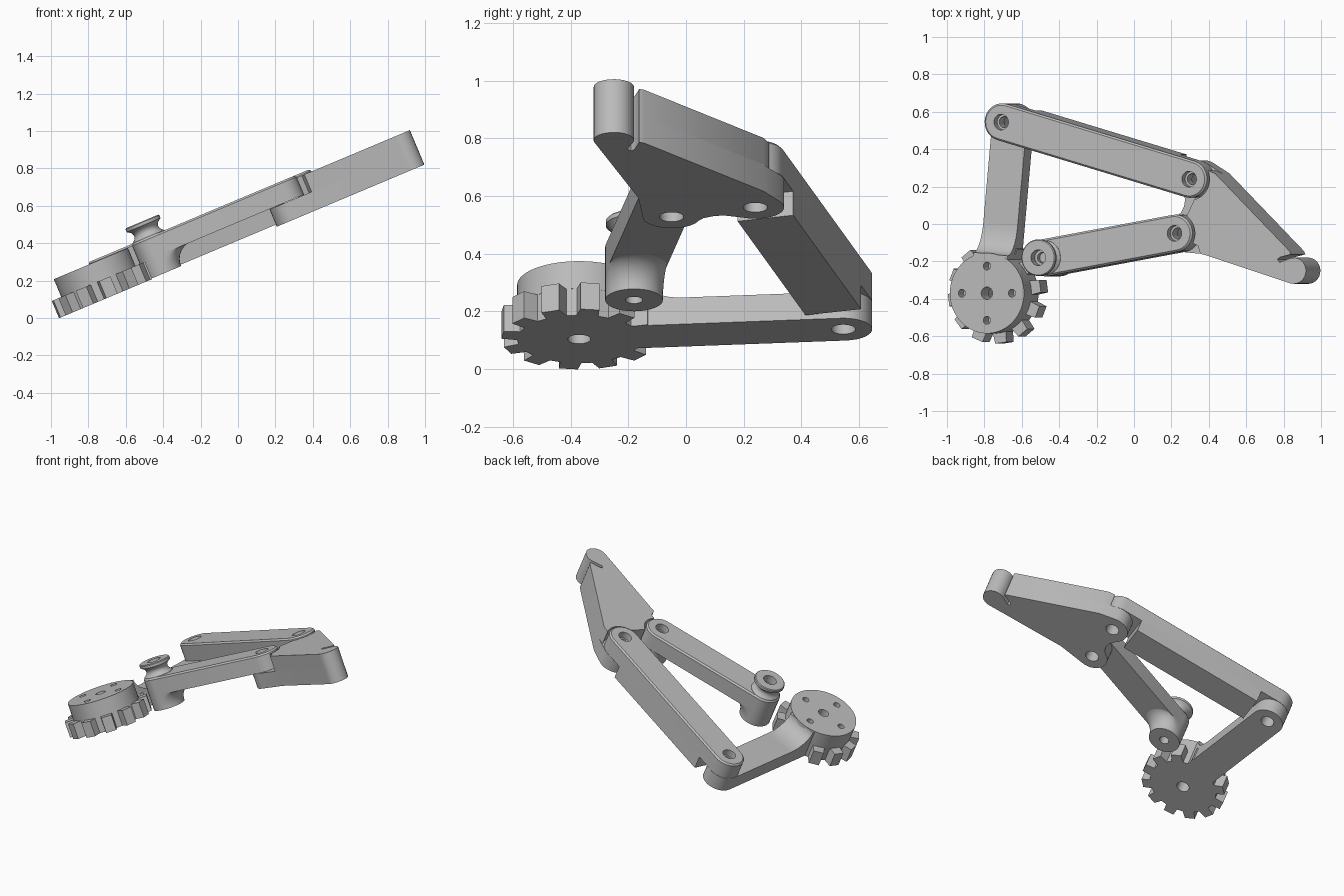
import bpy, bmesh
from math import sin, cos, pi, radians, atan2, sqrt, hypot
from mathutils import Matrix

cube = bpy.data.objects.get("Cube")
if cube:
    bpy.data.objects.remove(cube, do_unlink=True)

# One flat grey for the whole mechanism
grey = bpy.data.materials.new("plain_grey")
grey.use_nodes = True
GREY = (0.5, 0.5, 0.5, 1)
grey.diffuse_color = GREY
grey.node_tree.nodes["Principled BSDF"].inputs["Base Color"].default_value = GREY

# Parts are drawn flat (u, y, w) and then tilted up towards +x
TILT = Matrix.Translation((-0.955, 0, 0)) @ Matrix.Rotation(radians(-22.8), 4, 'Y')

# Pivot points in the flat plane
HUB = (0.268, -0.37)
ARM_END = (0.356, 0.545)
OUTER = (1.446, 0.24)
INNER = (1.361, -0.05)
SPOOL = (0.608, -0.18)
TIP = (2.047, -0.25)
R = 0.1
TOP = 0.215


def arc(c, r, a0, a1, n=16):
    return [(c[0] + r * cos(radians(a0 + (a1 - a0) * i / n)),
             c[1] + r * sin(radians(a0 + (a1 - a0) * i / n))) for i in range(n + 1)]


def circle(c, r, n=48):
    return arc(c, r, 0, 360, n)[:-1]


def heading(p, q):
    return atan2(q[1] - p[1], q[0] - p[0]) * 180 / pi


def along(p, q, d, side=0):
    a = radians(heading(p, q))
    return (p[0] + d * cos(a) - side * sin(a), p[1] + d * sin(a) + side * cos(a))


def capsule(p, q, r, a=None):
    a = heading(p, q) if a is None else a
    return arc(q, r, a - 90, a + 90) + arc(p, r, a + 90, a + 270)


def loft(name, levels):
    """Stack of (outline, height) sections closed at both ends."""
    bm = bmesh.new()
    rings = [[bm.verts.new((x, y, w)) for x, y in pts] for pts, w in levels]
    for lo, hi in zip(rings, rings[1:]):
        for i in range(len(lo)):
            j = (i + 1) % len(lo)
            bm.faces.new((lo[i], lo[j], hi[j], hi[i]))
    bm.faces.new(rings[0][::-1])
    bm.faces.new(rings[-1])
    bmesh.ops.remove_doubles(bm, verts=bm.verts[:], dist=1e-5)
    bmesh.ops.recalc_face_normals(bm, faces=bm.faces[:])
    bm.transform(TILT)
    mesh = bpy.data.meshes.new(name)
    bm.to_mesh(mesh)
    bm.free()
    mesh.materials.append(grey)
    ob = bpy.data.objects.new(name, mesh)
    bpy.context.collection.objects.link(ob)
    return ob


def prism(name, pts, w0, w1):
    return loft(name, [(pts, w0), (pts, w1)])


def drill(ob, holes):
    """Cut round holes given as (centre, radius, bottom, top)."""
    for c, r, w0, w1 in holes:
        cutter = prism("hole_cutter", circle(c, r, 32), w0, w1)
        cutter.hide_render = True
        mod = ob.modifiers.new("hole", 'BOOLEAN')
        mod.operation, mod.solver, mod.object = 'DIFFERENCE', 'EXACT', cutter
        bpy.context.view_layer.objects.active = ob
        bpy.ops.object.modifier_apply(modifier=mod.name)
        bpy.data.objects.remove(cutter, do_unlink=True)


def side_block(name, p, q, profile, half):
    """Profile of (distance, height) points, extruded across the line p-q."""
    ob = loft(name, [(profile, -half), (profile, half)])
    a = radians(heading(p, q))
    turn = Matrix(((cos(a), 0, -sin(a), p[0]), (sin(a), 0, cos(a), p[1]),
                   (0, 1, 0, 0), (0, 0, 0, 1)))
    ob.data.transform(TILT @ turn @ TILT.inverted())
    bm = bmesh.new()
    bm.from_mesh(ob.data)
    bmesh.ops.recalc_face_normals(bm, faces=bm.faces[:])
    bm.to_mesh(ob.data)
    bm.free()
    return ob


# Gear with twelve teeth
teeth = []
for k in range(12):
    mid = 8 + 30 * k
    for off, r in ((-10, 0.215), (-7, 0.27), (7, 0.27), (10, 0.215)):
        a = radians(mid + off)
        teeth.append((HUB[0] + r * cos(a), HUB[1] + r * sin(a)))
gear = prism("gear", teeth, 0, 0.1)
drill(gear, [(HUB, 0.04, -0.1, 0.2)])

# Raised hub with a centre hole and four screw holes
hub = prism("gear_hub", circle(HUB, 0.215, 64), 0.1, 0.203)
screws = [(p, 0.021, 0.13, 0.3) for p in circle(HUB, 0.145, 4)]
drill(hub, [(HUB, 0.033, 0, 0.3)] + screws)

# Crank arm on the gear, blended up into the hub
crank = prism("crank_arm", capsule(along(HUB, ARM_END, 0.19), ARM_END, R), 0, 0.1)
drill(crank, [(ARM_END, 0.042, -0.1, 0.2)])
blend = [(0.19, 0.099), (0.37, 0.099)]
blend += [(0.37 - 0.16 * cos(t * pi / 20), 0.2 - 0.1 * sin(t * pi / 20)) for t in range(10, -1, -1)]
blend += [(0.19, 0.2)]
side_block("crank_blend", HUB, ARM_END, blend, R)


# Link bars with a chamfered upper edge
def link(name, p, q, holes):
    ob = loft(name, [(capsule(p, q, R), 0.102), (capsule(p, q, R), TOP - 0.01),
                     (capsule(p, q, R - 0.01), TOP)])
    for c in holes:
        drill(ob, [(c, 0.042, 0.17, 0.4), (c, 0.03, 0, 0.4)])
    return ob


link("outer_link", ARM_END, OUTER, [ARM_END, OUTER])
link("inner_link", SPOOL, INNER, [INNER])

# Deep middle section of the outer link
length = hypot(OUTER[0] - ARM_END[0], OUTER[1] - ARM_END[1])
box = [along(ARM_END, OUTER, d, s) for d, s in
       ((0.13, -R), (length - 0.13, -R), (length - 0.13, R), (0.13, R))]
prism("outer_link_body", box, 0.012, 0.104)

# Round foot of the inner link, flaring into its underside
lean = heading(SPOOL, INNER)
foot = []
for i in range(13):
    t = i / 12 * pi / 2
    foot.append((capsule(SPOOL, along(SPOOL, INNER, R * (1 - cos(t))), R, lean), 0.004 + R * sin(t)))
foot_ob = loft("inner_link_foot", foot)
drill(foot_ob, [(SPOOL, 0.03, -0.1, 0.08)])

# Flared spool on the inner link
spool_profile = [(0.095, 0.205), (0.092, 0.217), (0.078, 0.228), (0.07, 0.243), (0.07, 0.255),
                 (0.078, 0.27), (0.098, 0.284), (0.098, 0.3), (0.093, 0.305)]
spool = loft("spool", [(circle(SPOOL, r), w) for r, w in spool_profile])
drill(spool, [(SPOOL, 0.042, 0.25, 0.4), (SPOOL, 0.028, 0.215, 0.4)])

# Jaw: shared outer edge, then a lower plate and a stepped upper body
edge = [(1.53, -0.165)] + arc(TIP, 0.07, -106, 112)
edge += [(1.965, -0.205), (1.952, -0.19), (1.965, -0.178), (2.03, -0.162), (2.022, -0.145), (1.59, 0.27)]
hollow = [(1.375, 0.13), (1.368, 0.095), (1.35, 0.06)]
plate = edge + arc(OUTER, R, 60, 205) + hollow + arc(INNER, R, 110, 270)
jaw_plate = prism("jaw_plate", plate, 0, 0.1)
drill(jaw_plate, [(c, 0.042, -0.1, 0.2) for c in (OUTER, INNER)])
upper = edge + arc(OUTER, 0.112, 25, -78) + arc(INNER, 0.112, 55, -28) + [(1.49, -0.115), (1.505, -0.16)]
prism("jaw_body", upper, 0.1, 0.2)

# Smooth round walls, keep crisp edges
bpy.ops.object.select_all(action='DESELECT')
for ob in bpy.context.collection.objects:
    if ob.type == 'MESH' and grey.name in ob.data.materials:
        ob.select_set(True)
        bpy.context.view_layer.objects.active = ob
bpy.ops.object.shade_smooth_by_angle(angle=radians(30))
